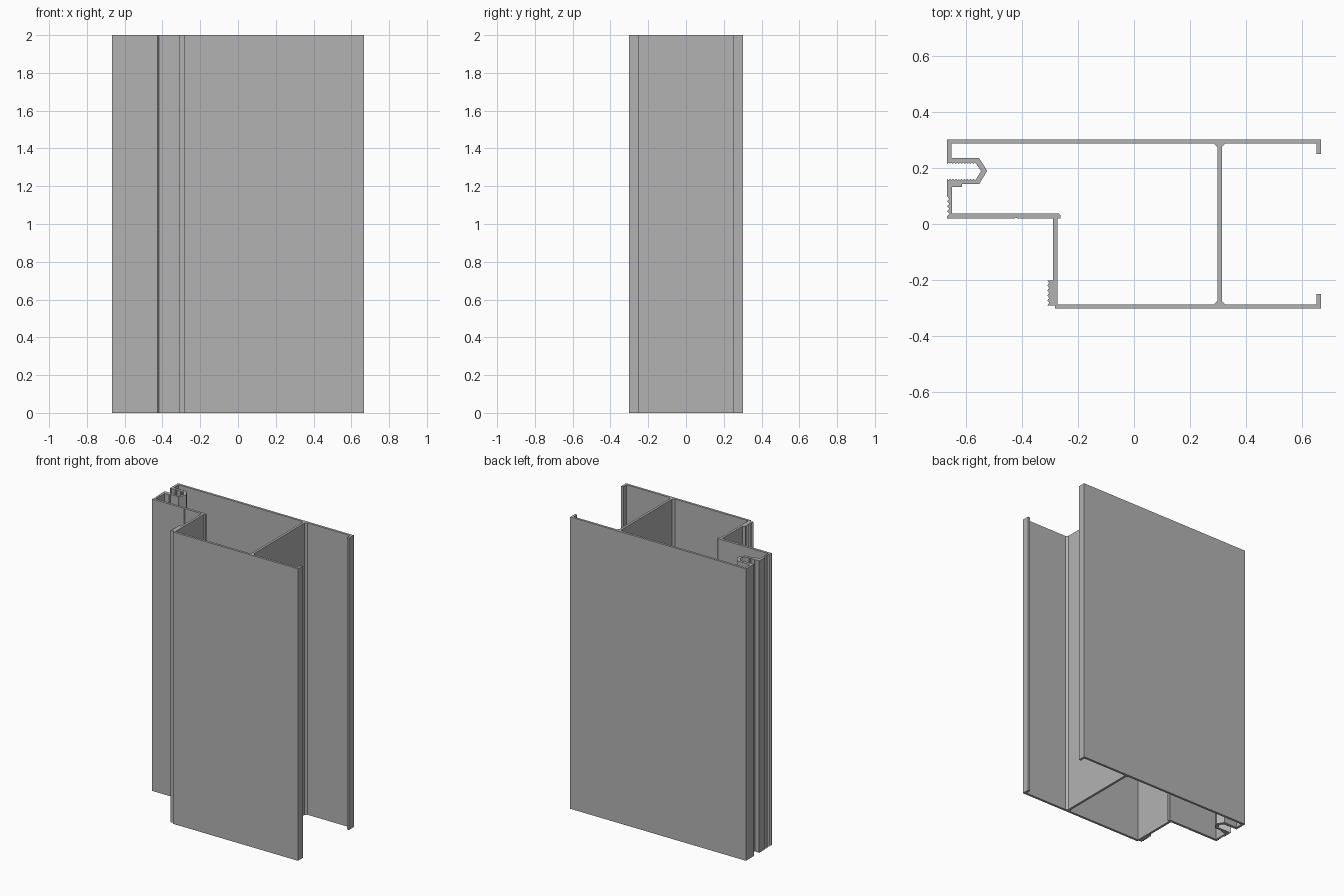
import bpy
import bmesh
from mathutils import Vector

cube = bpy.data.objects.get("Cube")
if cube:
    bpy.data.objects.remove(cube, do_unlink=True)

# Section dimensions, in thousandths of a unit
HALF_W, HALF_D, WALL, FILLET, HEIGHT = 666, 302, 16, 12, 2.0
IN_D = HALF_D - WALL
IN_W = HALF_W - WALL
LIP = 250
WEB_L, WEB_R = 297, 313


def teeth(start, end, count, depth):
    """Sawtooth line from start to end, cut to the left of travel."""
    a, b = Vector(start), Vector(end)
    step = (b - a) / count
    inward = Vector((-step.y, step.x)).normalized() * depth
    points = [a]
    for i in range(count):
        points.append(a + step * (i + 0.5) + inward)
        points.append(a + step * (i + 1))
    return [tuple(p) for p in points]


# Outer outline: gasket groove, ribbed grips, stepped front, open channel
outer = [(-HALF_W, HALF_D)]
outer += teeth((-HALF_W, 214), (-562, 214), 10, 5)
outer += [(-545, 189)]
outer += teeth((-562, 161), (-HALF_W, 161), 10, 5)
outer += teeth((-HALF_W, 98), (-HALF_W, 28), 4, 8)
outer += [(-HALF_W, 20), (-425, 20), (-421, 23), (-417, 20), (-289, 20), (-289, -201)]
outer += teeth((-309, -201), (-309, -290), 5, 7)
outer += [(-282, -290), (-282, -HALF_D)]
channel = [(HALF_W, HALF_D), (HALF_W, LIP), (IN_W, LIP), (IN_W, IN_D),
           (WEB_R + FILLET, IN_D), (WEB_R, IN_D - FILLET)]
outer += [(x, -y) for x, y in channel] + channel[::-1]

# Hollow chamber
chamber = [
    (-IN_W, IN_D), (-IN_W, 235), (-552, 235), (-523, 189), (-552, 142),
    (-613, 142), (-613, 131), (-648, 131), (-648, 37), (-268, 37),
    (-262, 31), (-262, 20), (-273, 20), (-273, -IN_D),
    (WEB_L - FILLET, -IN_D), (WEB_L, FILLET - IN_D),
    (WEB_L, IN_D - FILLET), (WEB_L - FILLET, IN_D),
]

# Fill the section and extrude it upright
bm = bmesh.new()
edges = []
for loop in (outer, chamber):
    verts = [bm.verts.new((x / 1000, y / 1000, 0)) for x, y in loop]
    edges += [bm.edges.new((v, verts[i - 1])) for i, v in enumerate(verts)]
bmesh.ops.triangle_fill(bm, use_beauty=True, use_dissolve=False, edges=edges)
result = bmesh.ops.extrude_face_region(bm, geom=bm.faces[:], use_keep_orig=True)
top = [g for g in result["geom"] if isinstance(g, bmesh.types.BMVert)]
bmesh.ops.translate(bm, verts=top, vec=(0, 0, HEIGHT))
bmesh.ops.recalc_face_normals(bm, faces=bm.faces[:])

mesh = bpy.data.meshes.new("frame_profile")
bm.to_mesh(mesh)
bm.free()

# Plain metal
metal = bpy.data.materials.new("grey_metal")
metal.use_nodes = True
grey = (0.45, 0.45, 0.45, 1)
metal.diffuse_color = grey
metal.node_tree.nodes["Principled BSDF"].inputs["Base Color"].default_value = grey
mesh.materials.append(metal)

bpy.context.collection.objects.link(bpy.data.objects.new("frame_profile", mesh))
